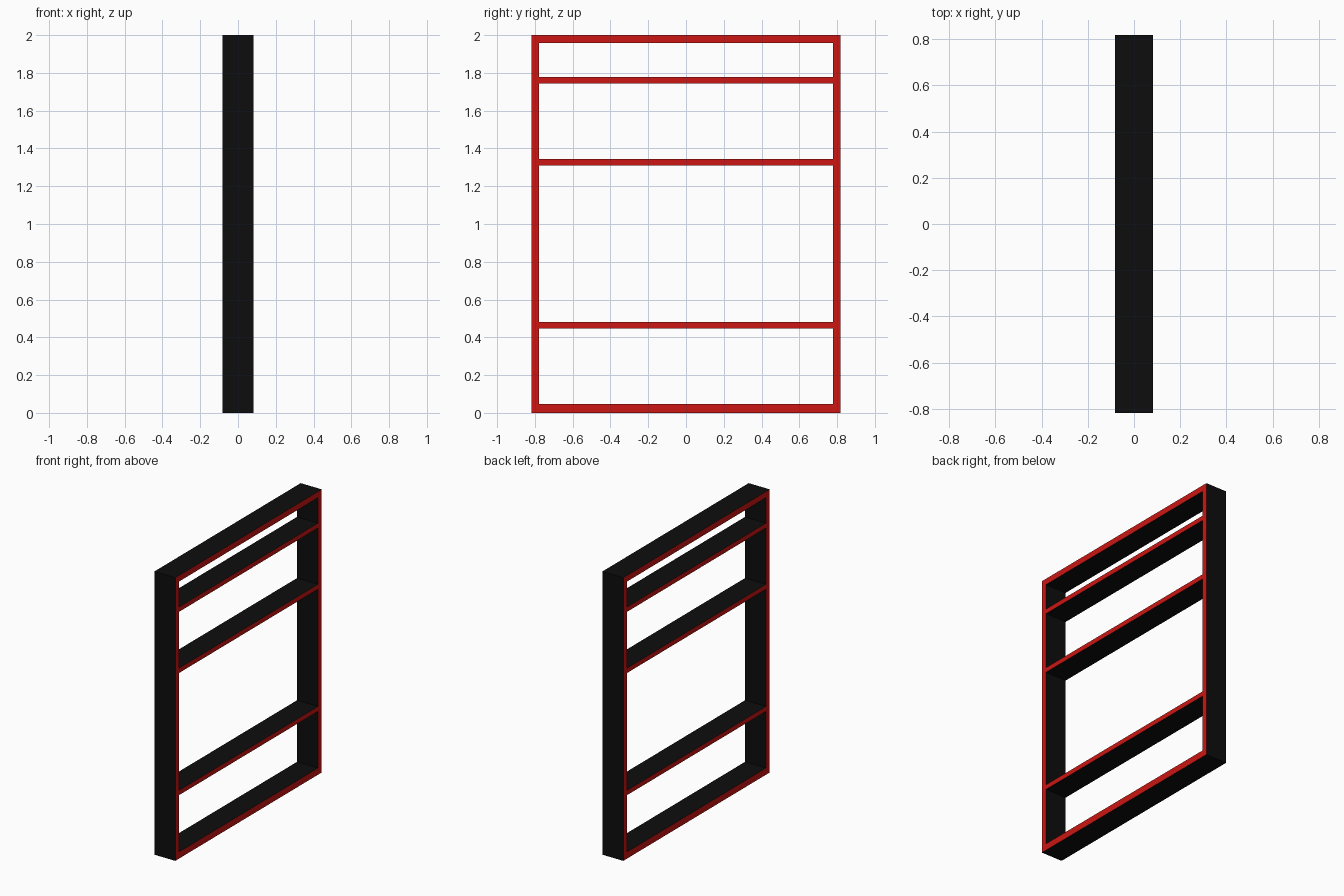
import bpy, bmesh

if "Cube" in bpy.data.objects:
    bpy.data.objects.remove(bpy.data.objects["Cube"])

D = 0.082            # half depth (x)
W, WI = 0.817, 0.777  # outer / inner half width (y)
TOP, BOT, H = 1.957, 0.047, 2.0


def material(name, color):
    m = bpy.data.materials.new(name)
    m.diffuse_color = color
    m.use_nodes = True
    m.node_tree.nodes["Principled BSDF"].inputs["Base Color"].default_value = m.diffuse_color
    return m


black = material("black_panel", (0.004, 0.004, 0.004, 1))
red = material("red_edge", (0.6, 0.008, 0.006, 1))


def finish(name, bm):
    """Colour the edges facing +x / -x red, everything else black."""
    bmesh.ops.recalc_face_normals(bm, faces=bm.faces)
    for f in bm.faces:
        f.material_index = 1 if abs(f.normal.x) > 0.9 else 0
    me = bpy.data.meshes.new(name)
    bm.to_mesh(me)
    bm.free()
    me.materials.append(black)
    me.materials.append(red)
    ob = bpy.data.objects.new(name, me)
    bpy.context.collection.objects.link(ob)


# Outer frame: a rectangular ring extruded through the depth
bm = bmesh.new()
outer = [(-W, 0), (W, 0), (W, H), (-W, H)]
inner = [(-WI, BOT), (WI, BOT), (WI, TOP), (-WI, TOP)]
o, i = [[bm.verts.new((-D, y, z)) for y, z in ring] for ring in (outer, inner)]
ring = [bm.faces.new((o[k], o[(k + 1) % 4], i[(k + 1) % 4], i[k])) for k in range(4)]
ext = bmesh.ops.extrude_face_region(bm, geom=ring, use_keep_orig=True)
moved = [g for g in ext["geom"] if isinstance(g, bmesh.types.BMVert)]
bmesh.ops.translate(bm, verts=moved, vec=(2 * D, 0, 0))
finish("outer_frame", bm)

# Shelves spanning between the side panels
for name, z0, z1 in (("lower_shelf", 0.448, 0.482),
                     ("middle_shelf", 1.311, 1.345),
                     ("upper_shelf", 1.743, 1.777)):
    bm = bmesh.new()
    bmesh.ops.create_cube(bm, size=1)
    for v in bm.verts:
        v.co = (v.co.x * 2 * D, v.co.y * 2 * WI, z0 if v.co.z < 0 else z1)
    finish(name, bm)
